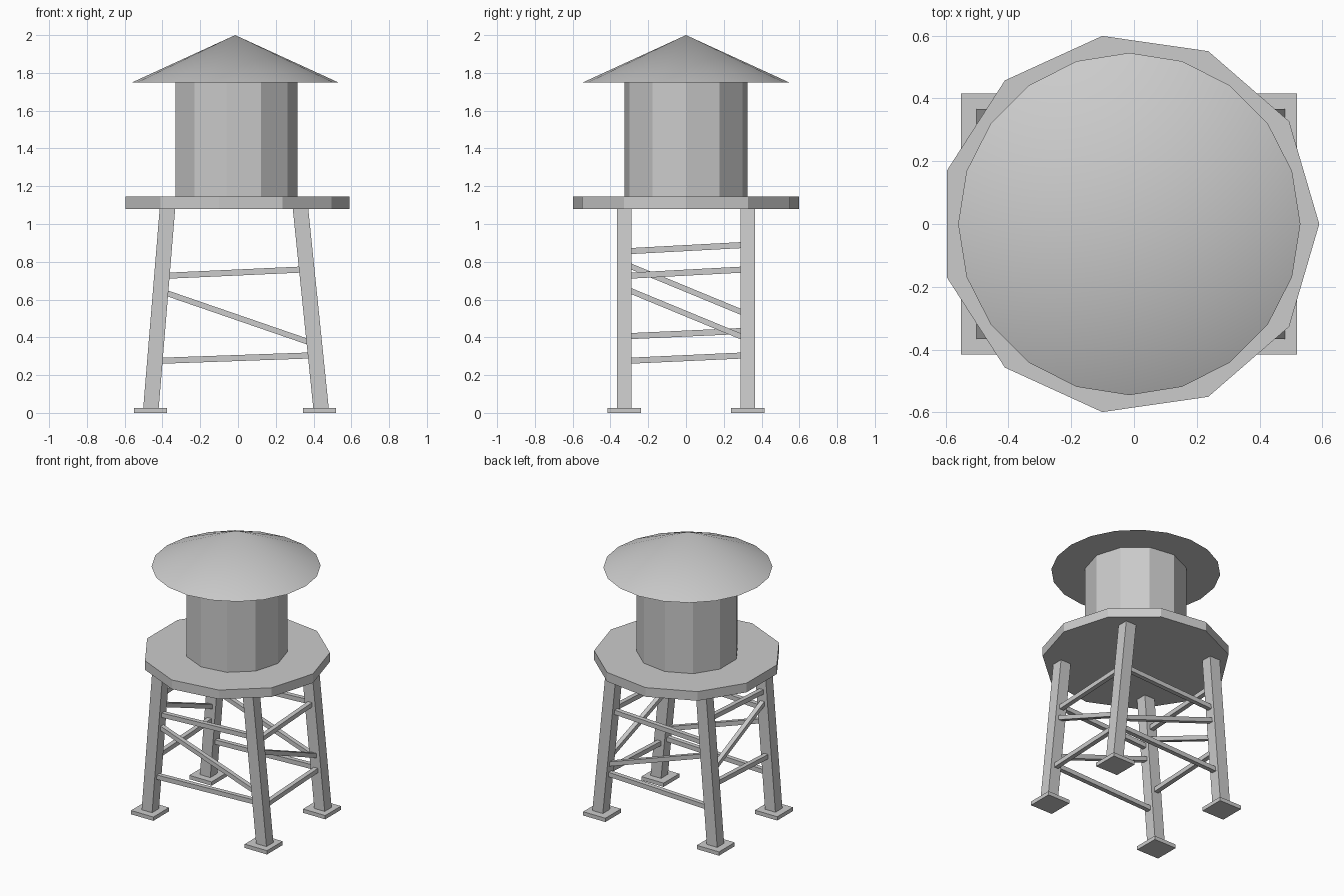
import bpy, bmesh, math
from mathutils import Vector

if "Cube" in bpy.data.objects:
    bpy.data.objects.remove(bpy.data.objects["Cube"], do_unlink=True)

GREY = (0.6, 0.6, 0.6, 1)
grey = bpy.data.materials.new("plain grey")
grey.use_nodes = True
grey.diffuse_color = GREY
grey.node_tree.nodes["Principled BSDF"].inputs["Base Color"].default_value = GREY

CENTRE_X = -0.015
LEG_Y = 0.327


def finish(bm, name):
    bmesh.ops.recalc_face_normals(bm, faces=bm.faces)
    mesh = bpy.data.meshes.new(name)
    bm.to_mesh(mesh)
    bm.free()
    mesh.materials.append(grey)
    obj = bpy.data.objects.new(name, mesh)
    bpy.context.collection.objects.link(obj)
    return obj


def drum(name, sides, r_low, r_top, z0, z1):
    """Upright prism or cone with its first corner on +x."""
    bm = bmesh.new()
    rings = []
    for r, z in ((r_low, z0), (r_top, z1)):
        count = sides if r else 1
        rings.append([bm.verts.new((CENTRE_X + r * math.cos(math.tau * i / sides),
                                    r * math.sin(math.tau * i / sides), z))
                      for i in range(count)])
    low, top = rings
    for i in range(sides):
        j = (i + 1) % sides
        if r_top:
            bm.faces.new((low[i], low[j], top[j], top[i]))
        else:
            bm.faces.new((low[i], low[j], top[0]))
    bm.faces.new(low)
    if r_top:
        bm.faces.new(top)
    return finish(bm, name)


def beam(name, a, b, u, v):
    """Bar from a to b whose section is spanned by half-vectors u and v."""
    bm = bmesh.new()
    u, v = Vector(u), Vector(v)
    ends = [[bm.verts.new(Vector(p) + u * s + v * t)
             for s, t in ((-1, -1), (1, -1), (1, 1), (-1, 1))] for p in (a, b)]
    for i in range(4):
        j = (i + 1) % 4
        bm.faces.new((ends[0][i], ends[0][j], ends[1][j], ends[1][i]))
    for end in ends:
        bm.faces.new(end)
    return finish(bm, name)


# Tank, deck and roof
drum("deck", 11, 0.605, 0.605, 1.08, 1.145)
drum("tank", 11, 0.33, 0.33, 1.14, 1.755)
roof = drum("roof", 20, 0.545, 0, 1.75, 2.0)
bpy.context.view_layer.objects.active = roof
roof.select_set(True)
bpy.ops.object.shade_smooth_by_angle(angle=math.radians(30))
roof.select_set(False)


# Leaning legs on square feet: foot centre, leg x at the bottom and at the top
LEGS = {"right": (-0.463, -0.462, -0.372), "left": (0.431, 0.441, 0.329)}


def leg_x(side, z):
    _, low, top = LEGS[side]
    return low + (top - low) * z / 1.1


for side, (foot_x, low, top) in LEGS.items():
    for end, y in (("front", -LEG_Y), ("back", LEG_Y)):
        beam(f"{end}_{side}_leg", (low, y, 0.01), (top, y, 1.1), (0.041, 0, 0), (0, 0.039, 0))
        beam(f"{end}_{side}_foot", (foot_x, y, 0), (foot_x, y, 0.027),
             (0.0875, 0, 0), (0, 0.088, 0))

# Braces between the legs: height at the start and at the end
HEIGHTS = {"lower": (0.275, 0.305), "upper": (0.725, 0.76), "diagonal": (0.645, 0.365)}
SIDE_DIAGONAL = (0.66, 0.39)
HALF = 0.016

for end, y in (("front", -LEG_Y), ("back", LEG_Y)):
    for kind, (z0, z1) in HEIGHTS.items():
        beam(f"{end}_{kind}_brace", (leg_x("right", z0), y, z0), (leg_x("left", z1), y, z1),
             (0, HALF, 0), (0, 0, HALF))

for side, lift in (("left", 0), ("right", 0.13)):
    for kind, (z0, z1) in HEIGHTS.items():
        if kind == "diagonal":
            z0, z1 = SIDE_DIAGONAL
        z0, z1 = z0 + lift, z1 + lift
        beam(f"{side}_{kind}_brace", (leg_x(side, z0), -LEG_Y, z0), (leg_x(side, z1), LEG_Y, z1),
             (HALF, 0, 0), (0, 0, HALF))
